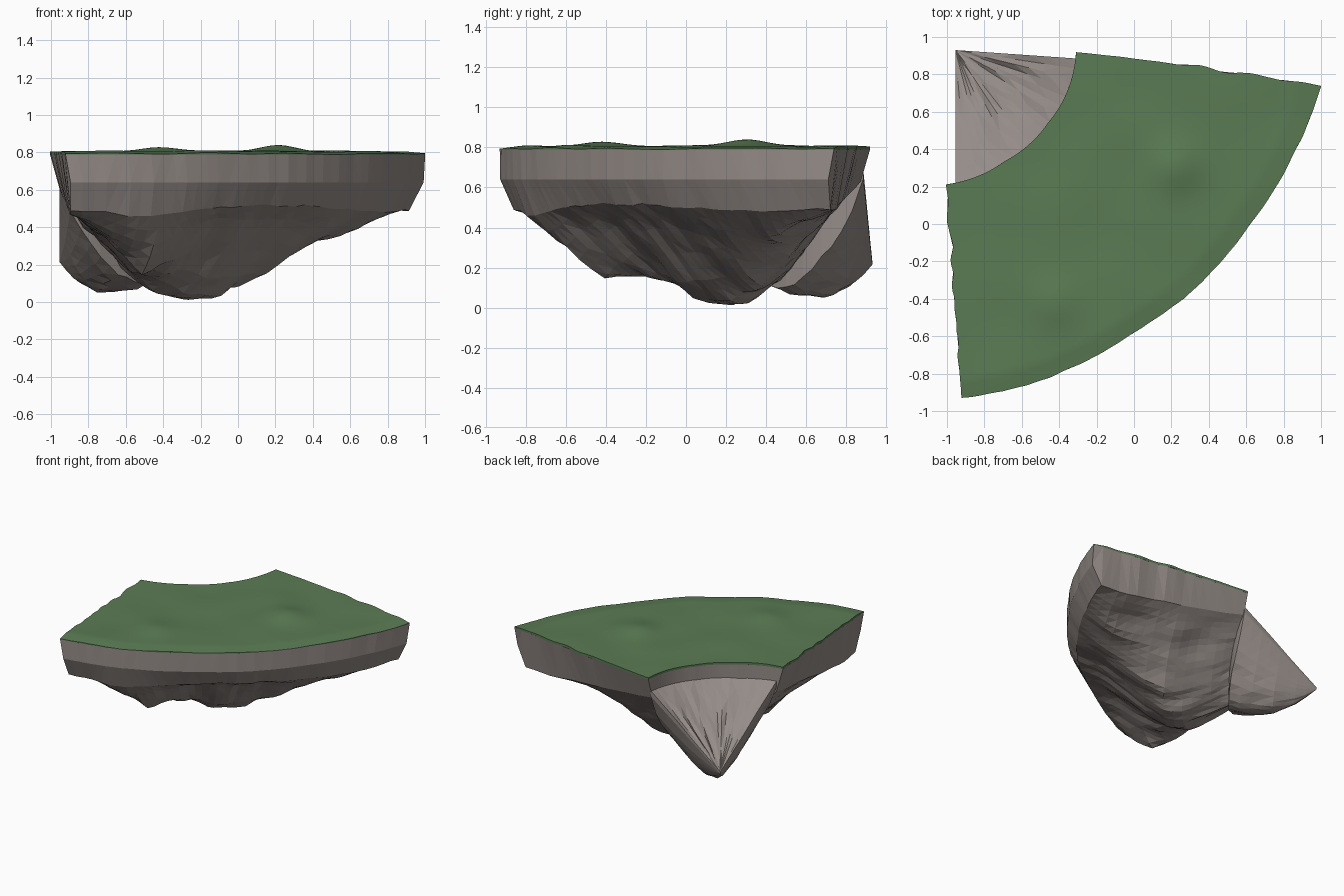
import bpy, bmesh, math
from mathutils import Vector, noise

cube = bpy.data.objects.get("Cube")
if cube:
    bpy.data.objects.remove(cube)

APEX = Vector((-0.955, 0.93, 0))


def material(name, rgb):
    m = bpy.data.materials.new(name)
    m.use_nodes = True
    m.diffuse_color = (*rgb, 1)
    m.node_tree.nodes["Principled BSDF"].inputs["Base Color"].default_value = (*rgb, 1)
    return m


rock = material("grey rock", (0.30, 0.262, 0.245))
green = material("grass green", (0.103, 0.2, 0.088))


def interp(keys, values, k):
    """Piecewise linear lookup."""
    for i in range(len(keys) - 1):
        if k <= keys[i + 1]:
            f = (k - keys[i]) / (keys[i + 1] - keys[i])
            return values[i] * (1 - f) + values[i + 1] * f
    return values[-1]


def wobble(a, b, c=0.0):
    return noise.noise(Vector((a, b, c)))


def polar(degrees, radius):
    a = math.radians(degrees)
    return APEX + Vector((math.cos(a), math.sin(a), 0)) * radius


def inner_arc(t):
    return polar(-94 + 93 * t, interp([0, .3, .6, 1], [.72, .65, .63, .645], t))


def outer_arc(t):
    r = interp([0, .2, .37, .7, .87, 1], [1.86, 1.815, 1.785, 1.83, 1.895, 1.965], t)
    return polar(-89 + 83.4 * t, r + .008 * wobble(t * 25, 3))


def island_xy(t, s):
    """Plan of the ring sector: t runs round the arc, s runs outward."""
    p = inner_arc(t).lerp(outer_arc(t), s)
    inside = s * (1 - s) * 4
    p.x += .04 * inside * wobble(s * 9, 1) * max(0, 1 - t * 20)
    p.y += .02 * inside * (wobble(s * 9, 7) + .6) * max(0, 1 - (1 - t) * 20)
    return p


def island_foot_xy(t, s):
    """Same plan, drawn in slightly at both straight ends."""
    inset = .01 + .035 * (1 - s)
    return island_xy(inset + (1 - 2 * inset) * t, s)


def wedge_xy(t, s):
    edge = polar(-90 + 86 * t, interp([0, .3, .6, 1], [.72, .66, .64, .65], t))
    return APEX.lerp(edge, s)


# Underside heights: rows run outward, columns run round the arc
ARC = [0, .1, .2, .35, .5, .6, .72, .85, 1]
OUT = [0, .12, .28, .4, .53, .65, .8, .94, 1]
DEPTH = [
    [.60, .44, .34, .20, .13, .20, .33, .48, .63],
    [.57, .42, .30, .14, .06, .11, .24, .43, .60],
    [.54, .39, .25, .06, .01, .03, .14, .37, .57],
    [.52, .37, .20, .09, .04, .03, .09, .31, .55],
    [.50, .34, .16, .16, .13, .14, .16, .31, .53],
    [.48, .33, .14, .27, .27, .28, .25, .33, .51],
    [.47, .36, .28, .43, .43, .42, .37, .37, .48],
    [.48, .47, .46, .51, .51, .51, .49, .48, .48],
    [.64] * 9,
]


def island_under(t, s):
    z = interp(OUT, [interp(ARC, row, t) for row in DEPTH], s)
    rough = min(1, (.64 - z) * 4)
    return max(.003, z + rough * (.03 * wobble(t * 12, s * 4) + .012 * wobble(t * 35, s * 6)))


def wedge_top(t, s):
    return .23 + .46 * s + .03 * wobble(t * 14, s * 2, 5) * math.sin(math.pi * s)


def wedge_under(t, s):
    side = .215 + .43 * s
    middle = interp([0, .2, .5, .8, 1], [.215, .12, .05, .06, .10], s)
    z = side + (middle - side) * max(0, math.sin(math.pi * t)) ** .7
    return z + .03 * s * wobble(t * 11, s * 5, 2) * math.sin(math.pi * t)


def grass_top(t, s):
    p = island_xy(t, s)
    z = .806 + .008 * wobble(p.x * 3, p.y * 3) - .012 * max(0, s * 12 - 11)
    for x, y, h in ((.22, .3, .03), (-.42, -.42, .022)):
        z += h * math.exp(-((p.x - x) ** 2 + (p.y - y) ** 2) / .018)
    return z


def slab(name, nt, ns, xy_top, top, xy_under, under, mat, smooth=False):
    """Closed block between two height functions over a curved grid."""
    bm = bmesh.new()
    sheets = []
    for xy, height in ((xy_top, top), (xy_under, under)):
        grid = []
        for i in range(nt + 1):
            line = []
            for j in range(ns + 1):
                t, s = i / nt, j / ns
                p = xy(t, s)
                line.append(bm.verts.new((p.x, p.y, height(t, s))))
            grid.append(line)
        for i in range(nt):
            for j in range(ns):
                bm.faces.new((grid[i][j], grid[i + 1][j], grid[i + 1][j + 1], grid[i][j + 1]))
        sheets.append(grid)
    rim = [(i, 0) for i in range(nt)] + [(nt, j) for j in range(ns)]
    rim += [(i, ns) for i in range(nt, 0, -1)] + [(0, j) for j in range(ns, 0, -1)]
    a, b = sheets
    for (i, j), (k, l) in zip(rim, rim[1:] + rim[:1]):
        bm.faces.new((a[i][j], a[k][l], b[k][l], b[i][j]))
    bmesh.ops.remove_doubles(bm, verts=bm.verts[:], dist=.0005)
    bmesh.ops.triangulate(bm, faces=bm.faces[:])
    bmesh.ops.recalc_face_normals(bm, faces=bm.faces[:])
    mesh = bpy.data.meshes.new(name)
    bm.to_mesh(mesh)
    bm.free()
    mesh.materials.append(mat)
    ob = bpy.data.objects.new(name, mesh)
    bpy.context.scene.collection.objects.link(ob)
    if smooth:
        bpy.ops.object.select_all(action="DESELECT")
        ob.select_set(True)
        bpy.context.view_layer.objects.active = ob
        bpy.ops.object.shade_smooth_by_angle(angle=math.radians(40))


# Rocky body with its keel, the fan-shaped spur, and the turf on top
slab("cliff_body", 40, 17, island_xy, lambda t, s: .79, island_foot_xy, island_under, rock)
slab("rock_spur", 18, 8, wedge_xy, wedge_top, wedge_xy, wedge_under, rock)
slab("grass_top", 60, 48, island_xy, grass_top, island_xy, lambda t, s: .789, green, smooth=True)
